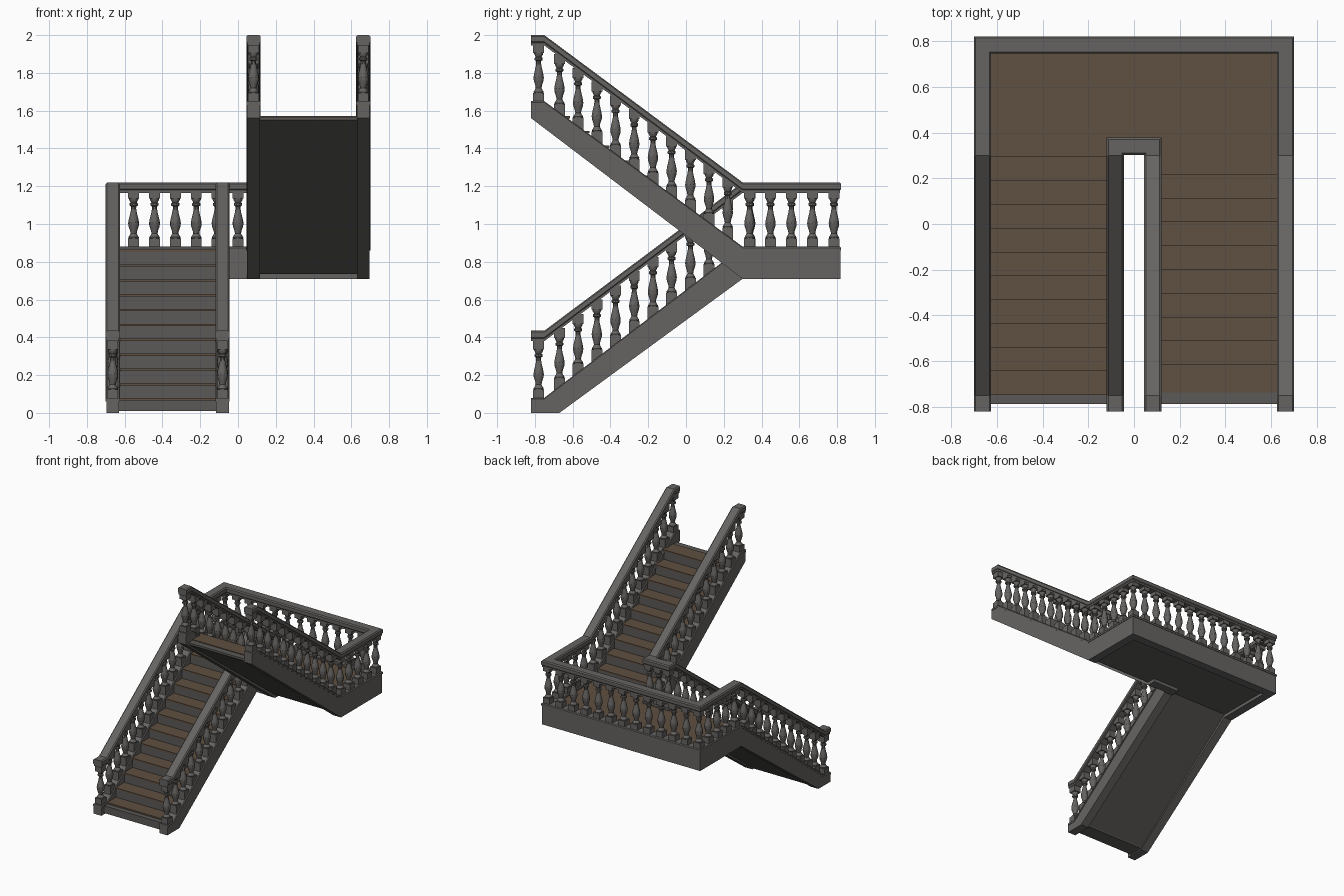
import bpy, bmesh, math
from mathutils import Vector, Matrix

if "Cube" in bpy.data.objects:
    bpy.data.objects.remove(bpy.data.objects["Cube"])


def material(name, c):
    m = bpy.data.materials.new(name)
    m.diffuse_color = (*c, 1)
    m.use_nodes = True
    m.node_tree.nodes["Principled BSDF"].inputs["Base Color"].default_value = m.diffuse_color
    return m


STONE = material("grey stone", (0.132, 0.127, 0.121))
SOFFIT = material("dark grey stone", (0.105, 0.102, 0.096))
WOOD = material("brown tread", (0.115, 0.079, 0.053))


def finish(bm, name, mat):
    bmesh.ops.recalc_face_normals(bm, faces=bm.faces)
    me = bpy.data.meshes.new(name)
    bm.to_mesh(me)
    bm.free()
    me.materials.append(mat)
    ob = bpy.data.objects.new(name, me)
    bpy.context.collection.objects.link(ob)
    return ob


def add_box(bm, lo, hi):
    c = [(a + b) / 2 for a, b in zip(lo, hi)]
    s = [b - a for a, b in zip(lo, hi)]
    bmesh.ops.create_cube(bm, size=1, matrix=Matrix.Translation(c) @ Matrix.Diagonal((*s, 1)))


def sweep(name, path, section):
    """path: (x, y, low z, high z); section: (offset, 0=low 1=high, dz), mitred in plan."""
    bm = bmesh.new()
    pts = [Vector(p[:2]) for p in path]
    rings = []
    for i, p in enumerate(path):
        a = (pts[i] - pts[i - 1]).normalized() if i else None
        b = (pts[i + 1] - pts[i]).normalized() if i < len(pts) - 1 else None
        a, b = a or b, b or a
        n1, n2 = Vector((-a.y, a.x)), Vector((-b.y, b.x))
        m = (n1 + n2) / (1 + n1.dot(n2))
        rings.append([bm.verts.new((p[0] + m.x * o, p[1] + m.y * o, p[2] + (p[3] - p[2]) * t + dz))
                      for o, t, dz in section])
    k = len(section)
    for r, s in zip(rings, rings[1:]):
        for j in range(k):
            bm.faces.new((r[j], r[(j + 1) % k], s[(j + 1) % k], s[j]))
    bm.faces.new(rings[0])
    bm.faces.new(rings[-1])
    return finish(bm, name, STONE)


def prism(name, x0, x1, profile, mat):
    """Extrude a y-z profile along x."""
    bm = bmesh.new()
    f = bm.faces.new([bm.verts.new((x0, y, z)) for y, z in profile])
    g = bmesh.ops.extrude_face_region(bm, geom=[f])["geom"]
    bmesh.ops.translate(bm, vec=(x1 - x0, 0, 0), verts=[v for v in g if isinstance(v, bmesh.types.BMVert)])
    return finish(bm, name, mat)


OUT, INN, BACK, WELL, KNEE = 0.663, 0.082, 0.783, 0.34, 0.30


def path_for(x, y, first, landing, last, extra=()):
    """U-shaped run: lower flight, landing, upper flight."""
    p = [(-x, -0.82, *first), (-x, -0.75, *first)]
    p += [(-x, *e) for e in extra]
    p += [(-x, KNEE, *landing), (-x, y, *landing), (x, y, *landing), (x, KNEE, *landing)]
    return p


# Stringers, their cap mouldings and the handrails
for label, x, y in (("outer", OUT, BACK), ("inner", INN, WELL)):
    w = 0.034
    p = path_for(x, y, (0, 0.07), (0.71, 0.87), None, [(-0.67, 0, 0.131)])
    p += [(x, -0.75, 1.507, 1.64), (x, -0.82, 1.56, 1.64)]
    sweep(label + "_stringer", p, [(-w, 0, 0), (w, 0, 0), (w, 1, 0), (-w, 1, 0)])
    w = 0.038
    p = path_for(x, y, (0.06, 0.08), (0.86, 0.88), None)
    p += [(x, -0.75, 1.63, 1.65), (x, -0.82, 1.63, 1.65)]
    sweep(label + "_stringer_cap", p, [(-w, 0, 0), (w, 0, 0), (w, 1, -0.006), (w - .006, 1, 0),
                                       (.006 - w, 1, 0), (-w, 1, -0.006)])
    p = path_for(x, y, (0.38, 0.435), (1.165, 1.22), None)
    p += [(x, -0.75, 1.945, 2.0), (x, -0.82, 1.945, 2.0)]
    sweep(label + "_handrail", p, [(.005 - w, 0, 0), (w - .005, 0, 0), (w - .005, 0, .014), (w, 0, .02),
                                   (w, 1, -0.008), (w - .008, 1, 0), (.008 - w, 1, 0),
                                   (-w, 1, -0.008), (-w, 0, .02), (.005 - w, 0, .014)])

# Balusters: turned vase between square blocks
VASE = [(.026, .04), (.028, .05), (.021, .06), (.016, .07), (.019, .085), (.027, .108), (.029, .125),
        (.025, .148), (.017, .18), (.0135, .2), (.014, .213), (.022, .218), (.022, .229),
        (.016, .234), (.025, .25), (.025, .26)]
SEG = 10


def add_baluster(bm, x, y, z):
    h = 0.029
    add_box(bm, (x - h, y - h, z - 0.03), (x + h, y + h, z + 0.044))
    add_box(bm, (x - h, y - h, z + 0.255), (x + h, y + h, z + 0.308))
    rings = [[bm.verts.new((x + r * math.cos(2 * math.pi * k / SEG), y + r * math.sin(2 * math.pi * k / SEG), z + t))
              for k in range(SEG)] for r, t in VASE]
    for a, b in zip(rings, rings[1:]):
        for k in range(SEG):
            bm.faces.new((a[k], a[(k + 1) % SEG], b[(k + 1) % SEG], b[k]))


def cap_z(y, end):
    return 0.88 + (end - 0.88) * min(1, max(0, (KNEE - y) / (KNEE + 0.75)))


flight_ys = [-0.78] + [-0.67 + 0.099 * k for k in range(10)]
for label, x in (("outer", OUT), ("inner", INN)):
    bm = bmesh.new()
    for s, end in ((-1, 0.08), (1, 1.65)):
        for y in flight_ys:
            add_baluster(bm, s * x, y, cap_z(y, end))
    if label == "outer":
        for s in (-1, 1):
            for k in range(4):
                add_baluster(bm, s * x, 0.336 + 0.111 * k, 0.88)
        for k in range(13):
            add_baluster(bm, -OUT + OUT / 6 * k, BACK, 0.88)
    else:
        for s in (-1, 0, 1):
            add_baluster(bm, s * INN, WELL, 0.88)
    ob = finish(bm, label + "_balusters", STONE)
    bpy.context.view_layer.objects.active = ob
    ob.select_set(True)
    bpy.ops.object.shade_smooth_by_angle(angle=math.radians(35))
    ob.select_set(False)

# Flight bodies (stepped slabs) with wooden treads on top
X0, X1, T, GO = 0.10, 0.64, 0.012, 0.104
lower = [(-0.787, 0.01), (-0.787, 0.068)]
upper = [(WELL, 0.735), (WELL, 0.865 - T)]
treads = bmesh.new()
z = 0.068
for j in range(1, 11):
    y, nz = -0.74 + GO * (j - 1), 0.0786 * j
    if j > 1:
        lower += [(y, z), (y, nz - T)]
    z = nz - T
    add_box(treads, (-X1, y - 0.008, z), (-X0, min(y + GO, KNEE), nz))
lower += [(KNEE, z), (KNEE, 0.865 - T), (WELL, 0.865 - T), (WELL, 0.735), (KNEE, 0.735), (-0.66, 0.02), (-0.67, 0.01)]
z = 0.865 - T
for j in range(1, 10):
    y, nz = 0.316 - GO * j, 0.865 + 0.0785 * j
    upper += [(y, z), (y, nz - T)]
    z = nz - T
    add_box(treads, (X0, y - GO if j < 9 else -0.737, z), (X1, y + 0.006, nz))
upper += [(-0.737, z), (-0.737, 1.566), (-0.787, 1.566), (-0.787, 1.55), (KNEE, 0.735)]
prism("lower_flight", -X1, -X0, lower, SOFFIT)
prism("upper_flight", X0, X1, upper, SOFFIT)
finish(treads, "treads", WOOD)

# Half landing
bm = bmesh.new()
add_box(bm, (-X1, WELL, 0.735), (X1, 0.77, 0.865 - T))
finish(bm, "landing_slab", SOFFIT)
bm = bmesh.new()
add_box(bm, (-X1, WELL, 0.865 - T), (X1, 0.77, 0.865))
add_box(bm, (-X1, KNEE - 0.004, 0.865 - T), (-X0, WELL, 0.865))
add_box(bm, (X0, 0.212, 0.865 - T), (X1, WELL, 0.865))
finish(bm, "landing_floor", WOOD)
